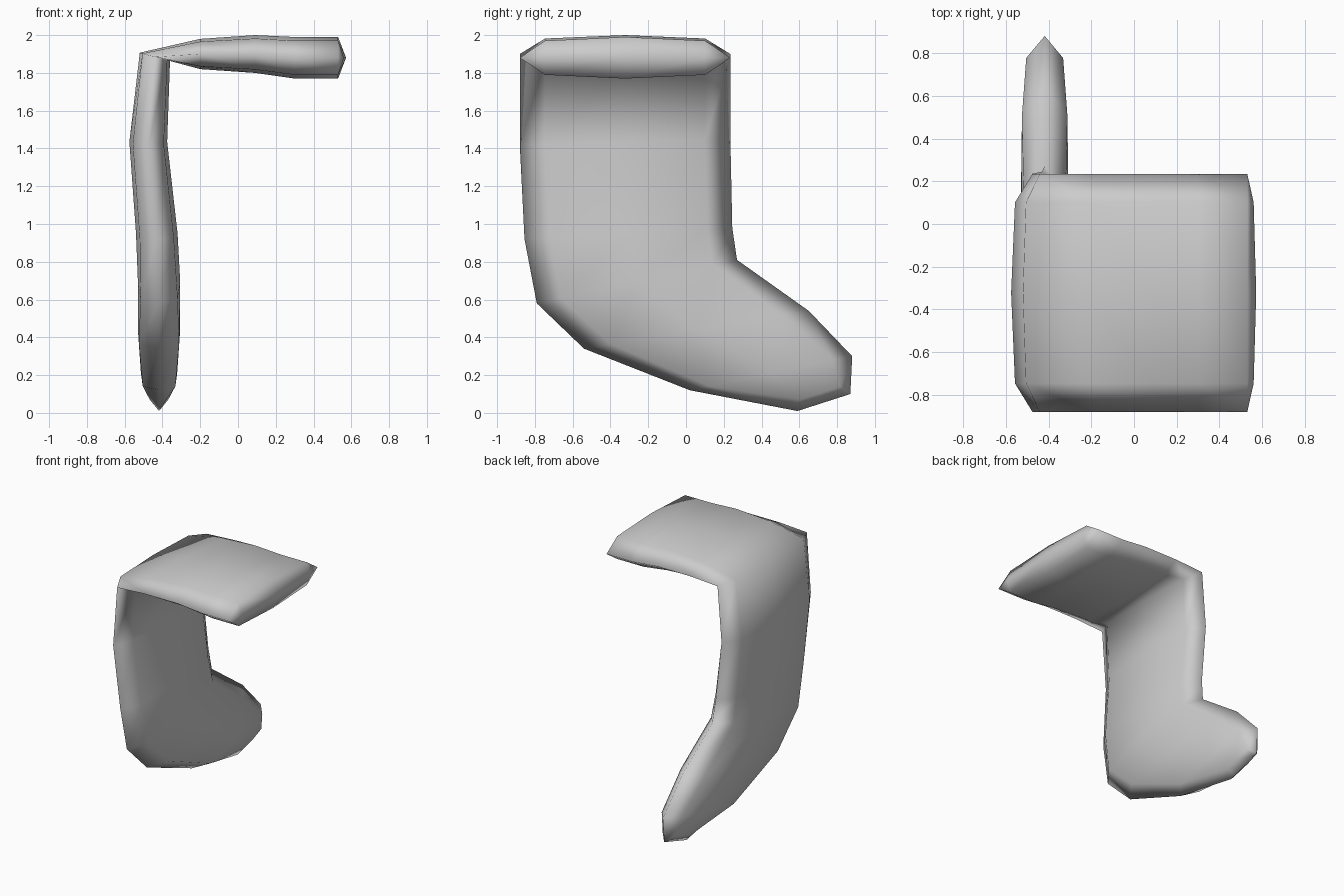
import bpy, bmesh
from mathutils import Vector as V

if "Cube" in bpy.data.objects:
    bpy.data.objects.remove(bpy.data.objects["Cube"])

# Each section: near edge, far edge, half-thickness vector, edge fullness
def arm(x, z, hx, hz):
    return V((x, -0.88, z)), V((x, 0.235, z)), V((hx, 0, hz)), 0.82

def leg(x, a, e, h, full):
    return V((x, *a)), V((x, *e)), V((-h, 0, 0)), full

sections = [
    arm(0.53, 1.88, 0, 0.11),
    arm(0.30, 1.88, 0, 0.11),
    arm(0.09, 1.90, 0, 0.10),
    arm(-0.20, 1.90, 0, 0.08),
    arm(-0.44, 1.885, -0.08, 0.022),
    leg(-0.475, (-0.88, 1.42), (0.235, 1.45), 0.10, 0.82),
    leg(-0.43, (-0.855, 0.92), (0.245, 0.98), 0.11, 0.82),
    leg(-0.418, (-0.79, 0.58), (0.27, 0.81), 0.112, 0.88),
    leg(-0.418, (-0.54, 0.34), (0.65, 0.54), 0.112, 0.95),
    leg(-0.418, (0.02, 0.12), (0.88, 0.30), 0.096, 0.90),
    leg(-0.418, (0.59, 0.01), (0.87, 0.10), 0.055, 0.90),
]
T = (0.12, 0.5, 0.88)

bm = bmesh.new()
rings = []
for i, (a, e, h, f) in enumerate(sections):
    # foot tip: wide points sit slightly inside the outline
    inset = V((0, -0.02, 0.05)) if i == len(sections) - 1 else V((0, 0, 0))
    mids = [a.lerp(e, t) + inset for t in T]
    hs = [h * f, h, h * f]
    pts = [a] + [m + k for m, k in zip(mids, hs)] + [e]
    pts += [m - k for m, k in reversed(list(zip(mids, hs)))]
    rings.append([bm.verts.new(p) for p in pts])

# Walls between sections
for r, s in zip(rings, rings[1:]):
    for i in range(8):
        j = (i + 1) % 8
        bm.faces.new((r[i], r[j], s[j], s[i]))

# Bulged end caps with a middle ridge
def cap(ring, section, bulges):
    a, e = section[:2]
    ridge = [ring[0]] + [bm.verts.new(a.lerp(e, t) + V((b, 0, 0))) for t, b in zip(T, bulges)] + [ring[4]]
    for side in (ring[:5], [ring[0]] + ring[:3:-1]):
        for i in range(4):
            corners = dict.fromkeys((side[i], side[i + 1], ridge[i + 1], ridge[i]))
            bm.faces.new(list(corners))

cap(rings[0], sections[0], (0.03, 0.042, 0.03))
cap(rings[-1], sections[-1], (0, 0, 0))

bmesh.ops.recalc_face_normals(bm, faces=bm.faces)
for f in bm.faces:
    f.smooth = True
mesh = bpy.data.meshes.new("bent_panel")
bm.to_mesh(mesh)
bm.free()
bpy.context.collection.objects.link(bpy.data.objects.new("bent_panel", mesh))
